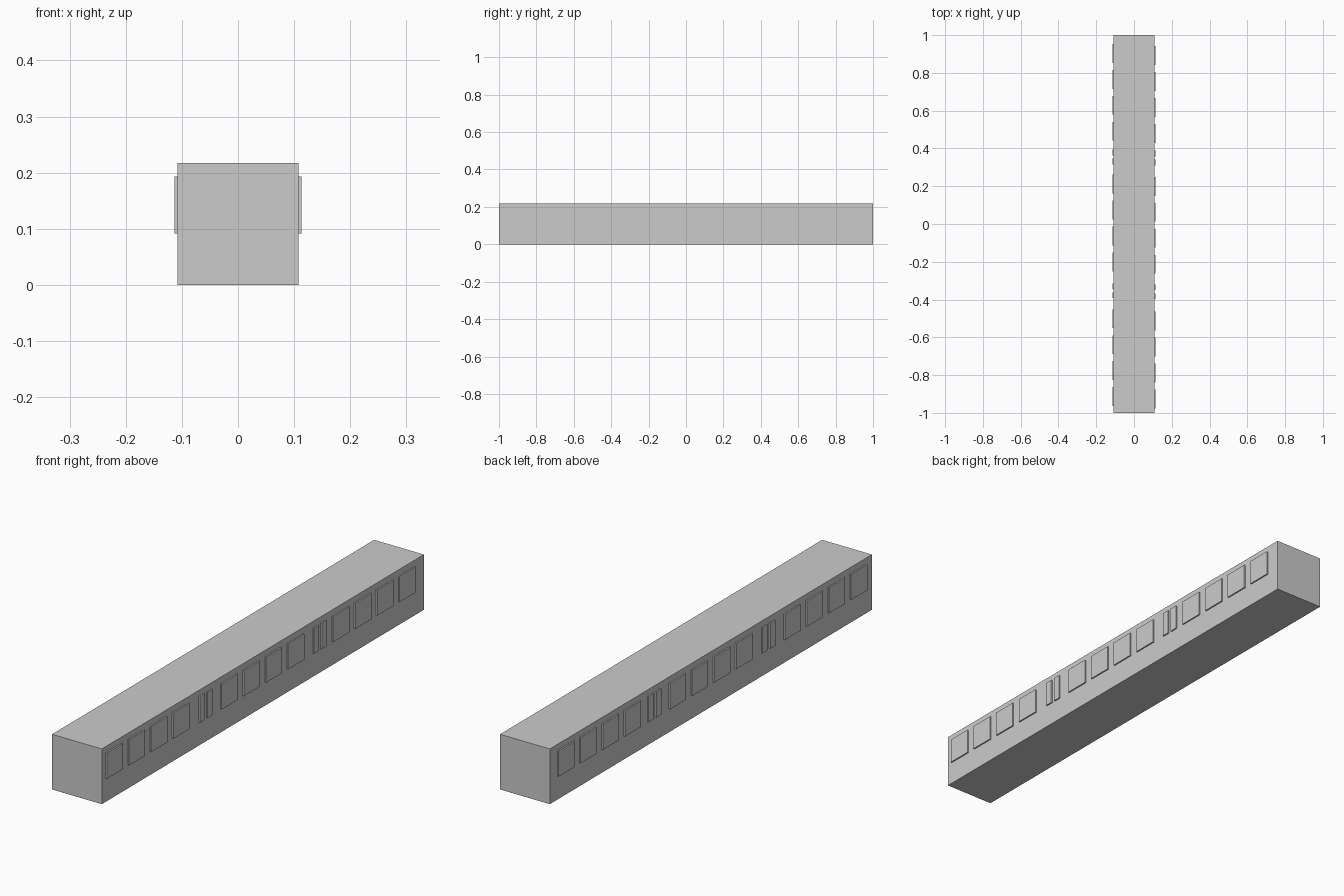
import bpy

if "Cube" in bpy.data.objects:
    bpy.data.objects.remove(bpy.data.objects["Cube"])


def box(name, x0, x1, y0, y1, z0, z1):
    bpy.ops.mesh.primitive_cube_add(size=1)
    ob = bpy.context.object
    ob.name = name
    ob.location = ((x0 + x1) / 2, (y0 + y1) / 2, (z0 + z1) / 2)
    ob.scale = (x1 - x0, y1 - y0, z1 - z0)
    bpy.ops.object.transform_apply(location=True, rotation=False, scale=True)
    return ob


HALF = 0.108            # half width of the carriage
OUT = 0.1135            # outer face of the window panels
Z0, Z1 = 0.092, 0.193   # window bottom and top
PITCH = 0.1375

# Carriage body
box("carriage_body", -HALF, HALF, -1, 1, 0, 0.217)


def panel(name, side, y, width):
    x0, x1 = sorted((side * (HALF - 0.001), side * OUT))
    box(name, x0, x1, y, y + width, Z0, Z1)


# The left row sits slightly further back than the right row
for label, side, shift, door_shift in (("right", 1, 0, 0), ("left", -1, 0.012, 0.005)):
    # Three groups of four square windows
    for start in (-0.976, -0.263, 0.429):
        for i in range(4):
            panel(f"{label}_window", side, start + i * PITCH + shift, 0.1)
    # Paired narrow door windows between the groups
    for start in (-0.398, 0.310):
        for i in range(2):
            panel(f"{label}_door_window", side, start + i * 0.048 + door_shift, 0.031)
